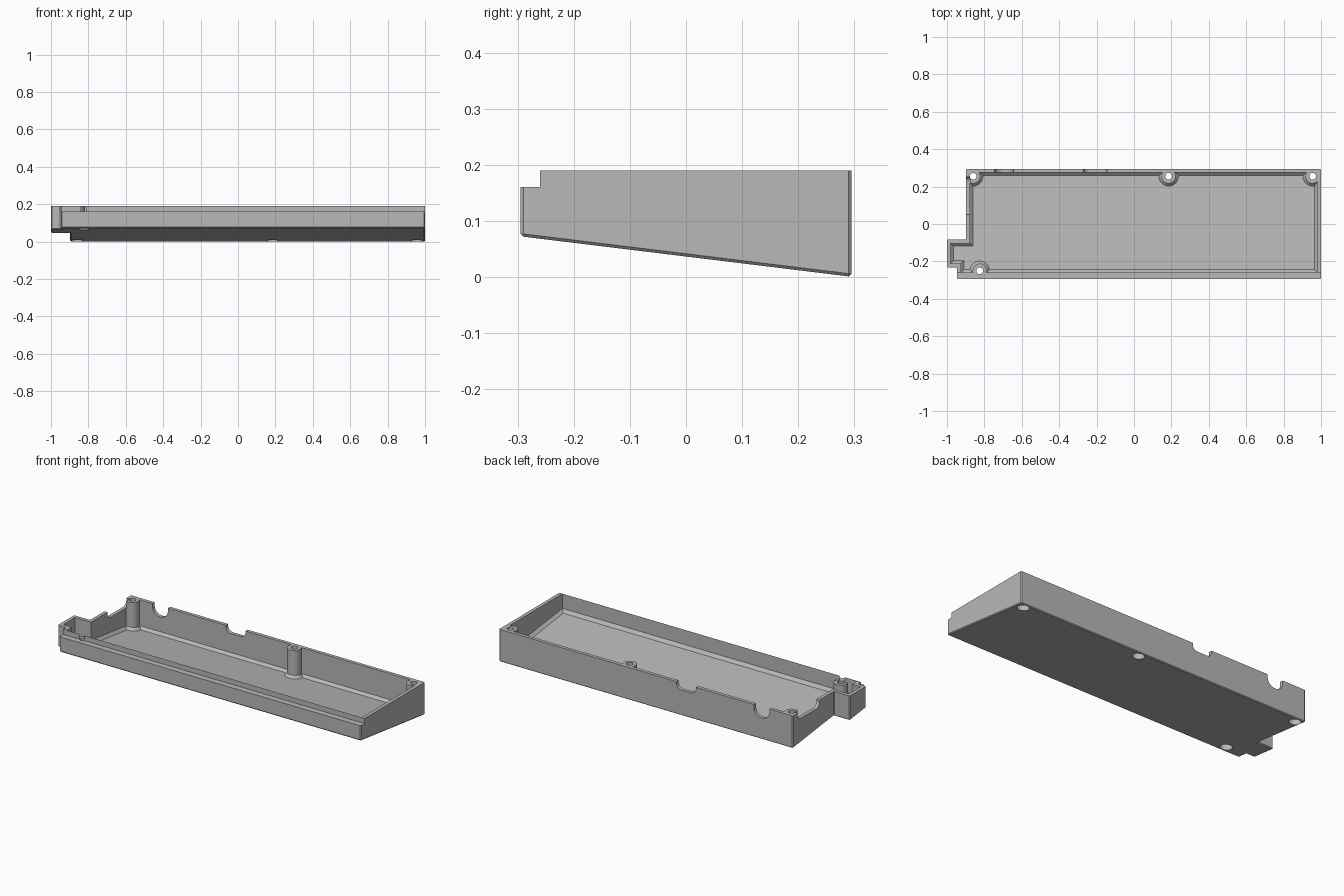
import bpy, bmesh, math

if "Cube" in bpy.data.objects:
    bpy.data.objects.remove(bpy.data.objects["Cube"], do_unlink=True)

SLOPE, BASE = -0.122, 0.0365   # tilted underside
FLOOR, TOP, LIP = 0.02, 0.19, 0.16

grey = bpy.data.materials.new("plain grey")
grey.use_nodes = True
grey.diffuse_color = (0.48, 0.48, 0.48, 1)
grey.node_tree.nodes["Principled BSDF"].inputs["Base Color"].default_value = grey.diffuse_color


def under(y):
    return BASE + SLOPE * y


def finish(bm, name):
    bmesh.ops.recalc_face_normals(bm, faces=bm.faces)
    mesh = bpy.data.meshes.new(name)
    bm.to_mesh(mesh)
    bm.free()
    mesh.materials.append(grey)
    ob = bpy.data.objects.new(name, mesh)
    bpy.context.collection.objects.link(ob)
    return ob


def wedge(name, outline, lift, top, width, verticals):
    """Prism with a tilted, chamfered underside."""
    bm = bmesh.new()
    low = [bm.verts.new((x, y, under(y) + lift)) for x, y in outline]
    high = [bm.verts.new((x, y, top)) for x, y in outline]
    bm.faces.new(low)
    bm.faces.new(high)
    for i in range(len(low)):
        j = (i + 1) % len(low)
        bm.faces.new((low[i], low[j], high[j], high[i]))
    bmesh.ops.recalc_face_normals(bm, faces=bm.faces)
    allowed = 1 if verticals else 0
    edges = [e for e in bm.edges if sum(v in high for v in e.verts) <= allowed]
    bmesh.ops.bevel(bm, geom=edges, offset=width, segments=1, affect='EDGES')
    return finish(bm, name)


def box(name, lo, hi, axis=0, radius=0):
    """Box whose lower edges along one axis may be rounded."""
    bm = bmesh.new()
    bmesh.ops.create_cube(bm, size=1)
    for v in bm.verts:
        v.co = [lo[k] + (v.co[k] + 0.5) * (hi[k] - lo[k]) for k in range(3)]
    if radius:
        edges = [e for e in bm.edges if all(abs(v.co.z - lo[2]) < 1e-4 for v in e.verts)
                 and abs(e.verts[0].co[axis] - e.verts[1].co[axis]) > 1e-4]
        bmesh.ops.bevel(bm, geom=edges, offset=radius, segments=8, profile=0.5, affect='EDGES')
    return finish(bm, name)


def lathe(name, x, y, rings, sides=40):
    """Round stack of (radius, height, follows the tilt)."""
    bm = bmesh.new()
    loops = []
    for r, z, tilted in rings:
        loop = []
        for i in range(sides):
            a = math.tau * i / sides
            py = y + r * math.sin(a)
            loop.append(bm.verts.new((x + r * math.cos(a), py, z + (under(py) if tilted else 0))))
        loops.append(loop)
    for a, b in zip(loops, loops[1:]):
        for i in range(sides):
            j = (i + 1) % sides
            bm.faces.new((a[i], a[j], b[j], b[i]))
    bm.faces.new(loops[0])
    bm.faces.new(loops[-1])
    return finish(bm, name)


def combine(target, tool, operation, keep=False):
    mod = target.modifiers.new("combine", 'BOOLEAN')
    mod.operation, mod.object, mod.solver = operation, tool, 'EXACT'
    bpy.context.view_layer.objects.active = target
    bpy.ops.object.modifier_apply(modifier=mod.name)
    if not keep:
        bpy.data.objects.remove(tool, do_unlink=True)


# Tray shell: stepped outline, hollowed with a sloping skirt round the floor
outer = [(1, -0.295), (1, 0.295), (-0.897, 0.295), (-0.897, -0.083), (-1, -0.083),
         (-1, -0.233), (-0.947, -0.233), (-0.947, -0.295)]
inner = [(0.98, -0.26), (0.98, 0.275), (-0.877, 0.275), (-0.877, -0.103), (-0.98, -0.103),
         (-0.98, -0.211), (-0.925, -0.211), (-0.925, -0.26)]
tray = wedge("tray", outer, 0, TOP, 0.005, True)
envelope = wedge("envelope", outer, 0, TOP, 0.005, True)
combine(tray, wedge("hollow", inner, FLOOR, TOP + 0.1, 0.016, False), 'DIFFERENCE')

# Screw posts with flared feet
posts = [(-0.86, 0.255, TOP), (0.185, 0.255, TOP), (0.955, 0.255, TOP), (-0.825, -0.25, LIP)]
for x, y, top in posts:
    post = lathe("post", x, y, [(0.052, 0.006, True), (0.052, FLOOR, True),
                                (0.038, FLOOR + 0.016, True), (0.038, top, False)])
    combine(post, envelope, 'INTERSECT', keep=True)
    combine(tray, post, 'UNION')
bpy.data.objects.remove(envelope, do_unlink=True)

# Lowered front lip and the openings in the back and left walls
cuts = [
    box("front_step", (-1.1, -0.4, LIP), (1.1, -0.26, 0.3)),
    box("round_port", (-0.745, 0.265, 0.125), (-0.645, 0.4, 0.3), 1, 0.048),
    box("wide_port", (-0.27, 0.265, 0.15), (-0.145, 0.4, 0.3), 1, 0.03),
    box("side_port", (-1.1, 0.05, 0.15), (-0.876, 0.252, 0.3), 0, 0.03),
]
# Screw holes with wide recesses in the underside
for x, y, top in posts:
    cuts.append(lathe("screw_hole", x, y, [(0.018, -0.1, False), (0.018, 0.3, False)]))
    cuts.append(lathe("screw_recess", x, y, [(0.033, -0.1, False), (0.033, under(y) + 0.04, False)]))
for cut in cuts:
    combine(tray, cut, 'DIFFERENCE')

bpy.ops.object.select_all(action='DESELECT')
tray.select_set(True)
bpy.context.view_layer.objects.active = tray
bpy.ops.object.shade_smooth_by_angle(angle=math.radians(25))
